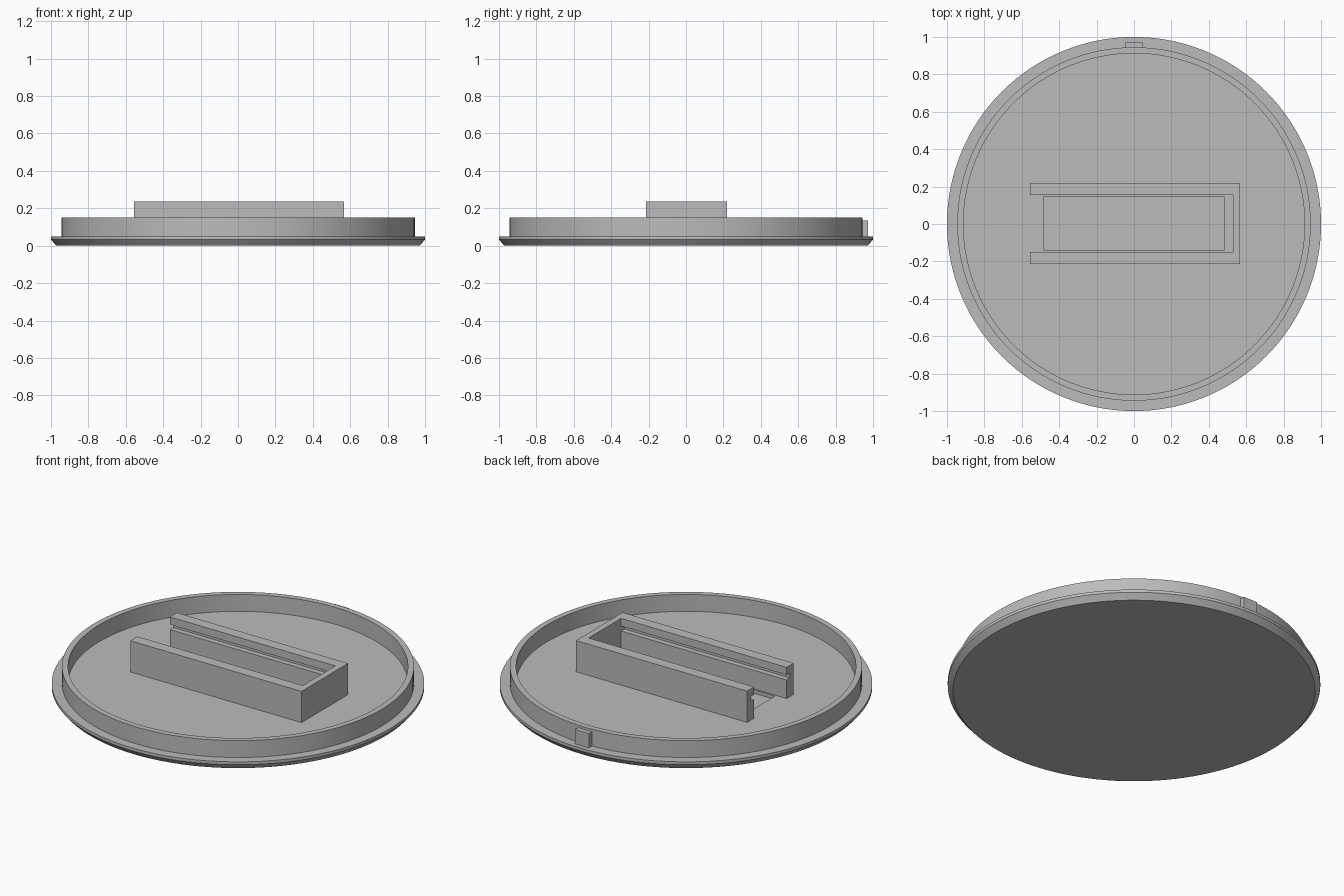
import bpy, bmesh, math

cube = bpy.data.objects.get("Cube")
if cube:
    bpy.data.objects.remove(cube, do_unlink=True)

grey = bpy.data.materials.new("plain grey")
grey.use_nodes = True
grey.diffuse_color = (0.5, 0.5, 0.5, 1)
grey.node_tree.nodes["Principled BSDF"].inputs["Base Color"].default_value = (0.5, 0.5, 0.5, 1)

FLOOR = 0.05    # top of the flange and tray floor
TOP = 0.235     # top of the holder
MID = 0.0025    # y of the holder's centre line


def finish(name, bm):
    bmesh.ops.recalc_face_normals(bm, faces=bm.faces)
    mesh = bpy.data.meshes.new(name)
    bm.to_mesh(mesh)
    bm.free()
    mesh.materials.append(grey)
    obj = bpy.data.objects.new(name, mesh)
    bpy.context.collection.objects.link(obj)
    return obj


def box(name, x, y, z):
    bm = bmesh.new()
    bmesh.ops.create_cube(bm, size=1)
    for v in bm.verts:
        v.co = [lo + (c + 0.5) * (hi - lo) for c, (lo, hi) in zip(v.co, (x, y, z))]
    return finish(name, bm)


def activate(obj):
    bpy.ops.object.select_all(action="DESELECT")
    obj.select_set(True)
    bpy.context.view_layer.objects.active = obj


# Round lid: chamfered flange, raised ring wall and floor, turned from one profile
profile = [(0, 0), (0.972, 0), (1, 0.033), (1, FLOOR), (0.945, FLOOR),
           (0.945, 0.15), (0.912, 0.15), (0.912, FLOOR), (0, FLOOR)]
bm = bmesh.new()
points = [bm.verts.new((r, 0, z)) for r, z in profile]
edges = [bm.edges.new(pair) for pair in zip(points, points[1:])]
bmesh.ops.spin(bm, geom=points + edges, cent=(0, 0, 0), axis=(0, 0, 1),
               angle=2 * math.pi, steps=128)
bmesh.ops.remove_doubles(bm, verts=bm.verts, dist=0.0001)
lid = finish("round_lid", bm)

# Shallow rectangular pocket sunk into the floor
cutter = box("pocket_cutter", (-0.485, 0.483), (MID - 0.142, MID + 0.142), (0.03, 0.1))
cutter.hide_render = True
activate(lid)
cut = lid.modifiers.new("pocket", "BOOLEAN")
cut.operation = "DIFFERENCE"
cut.solver = "EXACT"
cut.object = cutter
bpy.ops.object.modifier_apply(modifier=cut.name)
bpy.data.objects.remove(cutter, do_unlink=True)
activate(lid)
bpy.ops.object.shade_smooth_by_angle(angle=math.radians(30))

# Grooved side rails of the holder, one extruded section mirrored across
section = [(0.2175, FLOOR), (0.2175, TOP), (0.152, TOP), (0.152, 0.19),
           (0.184, 0.19), (0.184, 0.16), (0.152, 0.16), (0.152, FLOOR)]
for name, side in (("back_rail", 1), ("front_rail", -1)):
    bm = bmesh.new()
    face = bm.faces.new([bm.verts.new((-0.555, MID + side * y, z)) for y, z in section])
    sweep = bmesh.ops.extrude_face_region(bm, geom=[face], use_keep_orig=True)
    moved = [g for g in sweep["geom"] if isinstance(g, bmesh.types.BMVert)]
    bmesh.ops.translate(bm, verts=moved, vec=(1.085, 0, 0))
    finish(name, bm)

# Closed end of the holder
box("end_wall", (0.53, 0.567), (MID - 0.2175, MID + 0.2175), (FLOOR, TOP))

# Locating key on the outside of the ring
box("locating_key", (-0.046, 0.046), (0.935, 0.973), (FLOOR, 0.135))
